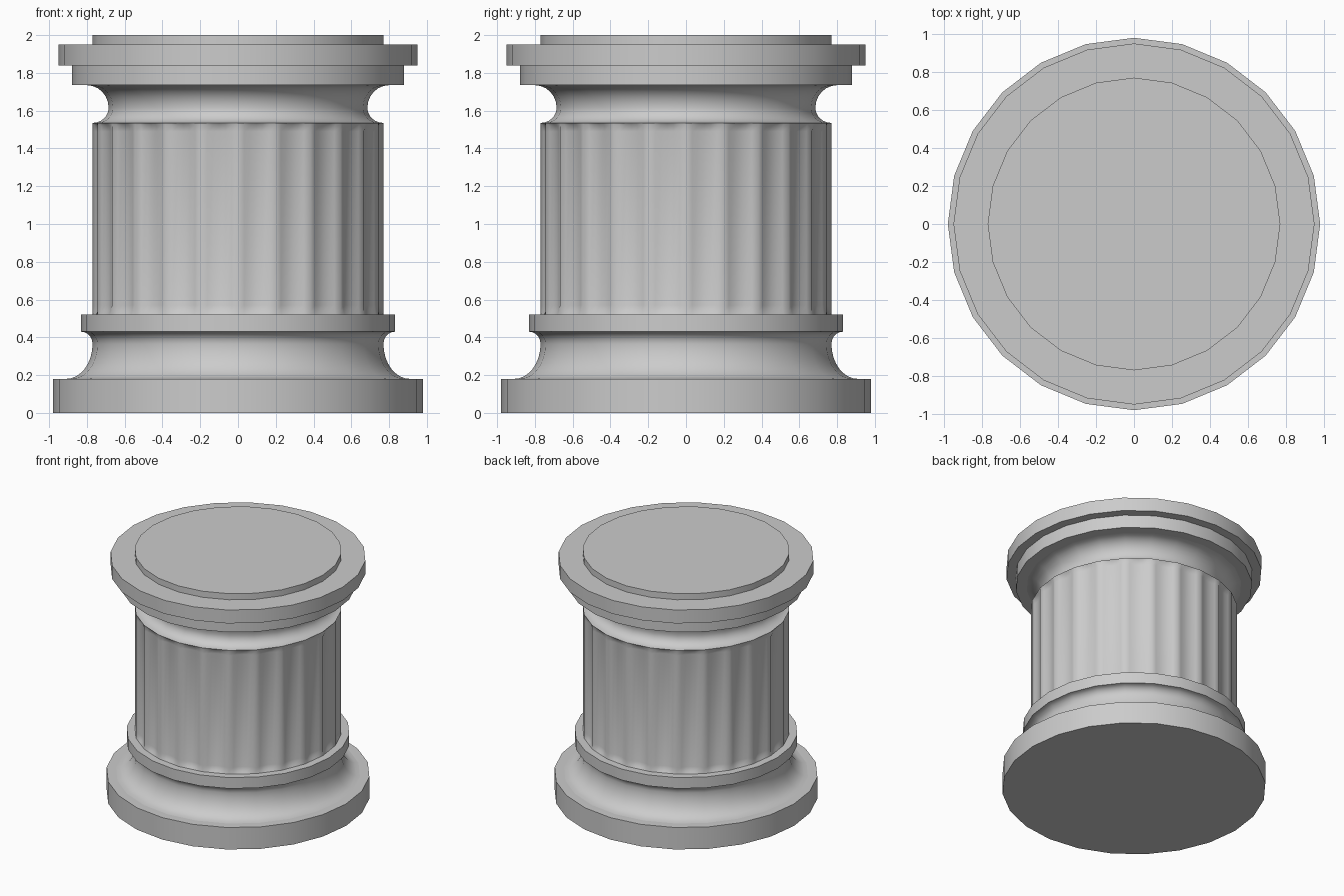
import bpy, bmesh, math

if "Cube" in bpy.data.objects:
    bpy.data.objects.remove(bpy.data.objects["Cube"])

SIDES = 24


def make_object(name, rings, cap_bottom=False, cap_top=False, angle=35):
    """Bridge equally sized rings of points into one surface."""
    bm = bmesh.new()
    loops = [[bm.verts.new(p) for p in ring] for ring in rings]
    n = len(loops[0])
    for a, b in zip(loops, loops[1:]):
        for i in range(n):
            j = (i + 1) % n
            bm.faces.new((a[i], a[j], b[j], b[i]))
    if cap_bottom:
        bm.faces.new(loops[0][::-1])
    if cap_top:
        bm.faces.new(loops[-1])
    mesh = bpy.data.meshes.new(name)
    bm.to_mesh(mesh)
    bm.free()
    ob = bpy.data.objects.new(name, mesh)
    bpy.context.collection.objects.link(ob)
    bpy.ops.object.select_all(action='DESELECT')
    bpy.context.view_layer.objects.active = ob
    ob.select_set(True)
    bpy.ops.object.shade_smooth_by_angle(angle=math.radians(angle))
    return ob


def circle(r, z):
    return [(r * math.cos(math.tau * i / SIDES), r * math.sin(math.tau * i / SIDES), z)
            for i in range(SIDES)]


def lathe(name, profile, **kw):
    return make_object(name, [circle(r, z) for r, z in profile], **kw)


def arc(cr, cz, rr, rz, a0, a1, steps):
    """Elliptical arc in the (radius, height) plane, angles in degrees."""
    angles = [math.radians(a0 + (a1 - a0) * i / steps) for i in range(steps + 1)]
    return [(cr + rr * math.cos(a), cz + rz * math.sin(a)) for a in angles]


# Base plinth
lathe("base_plinth", [(0.98, 0), (0.98, 0.18), (0.90, 0.18)], cap_bottom=True)

# Hollow moulding above the plinth
lathe("base_hollow", arc(0.91, 0.365, 0.14, 0.185, 270, 180, 8)
      + arc(0.83, 0.365, 0.06, 0.065, 180, 90, 5)[1:])

# Ring under the shaft
lathe("base_ring", [(0.80, 0.43), (0.83, 0.43), (0.83, 0.52), (0.74, 0.52)])

# Fluted shaft: each of the 24 sides carries one rounded groove
SUB = 6
R = 0.77


def shaft_ring(z, depth):
    pts = []
    for i in range(SIDES * SUB):
        a = math.tau * i / (SIDES * SUB)
        t = (i % SUB) / SUB
        half = math.pi / SIDES
        r = R * math.cos(half) / math.cos(2 * half * t - half)
        r -= depth * math.sin(math.pi * t)
        pts.append((r * math.cos(a), r * math.sin(a), z))
    return pts


make_object("fluted_shaft", [shaft_ring(z, d) for z, d in (
    (0.52, 0), (0.54, 0.013), (0.57, 0.022), (1.49, 0.022), (1.52, 0.013), (1.535, 0))],
    angle=50)

# Hollow neck
lathe("neck", arc(0.77, 1.615, 0.085, 0.08, 270, 180, 6)
      + arc(0.80, 1.615, 0.115, 0.12, 180, 90, 6)[1:])

# Stepped capital
lathe("capital", [(0.77, 1.735), (0.88, 1.735), (0.88, 1.84), (0.95, 1.84),
                  (0.95, 1.95), (0.77, 1.95), (0.77, 2.0)], cap_top=True)
